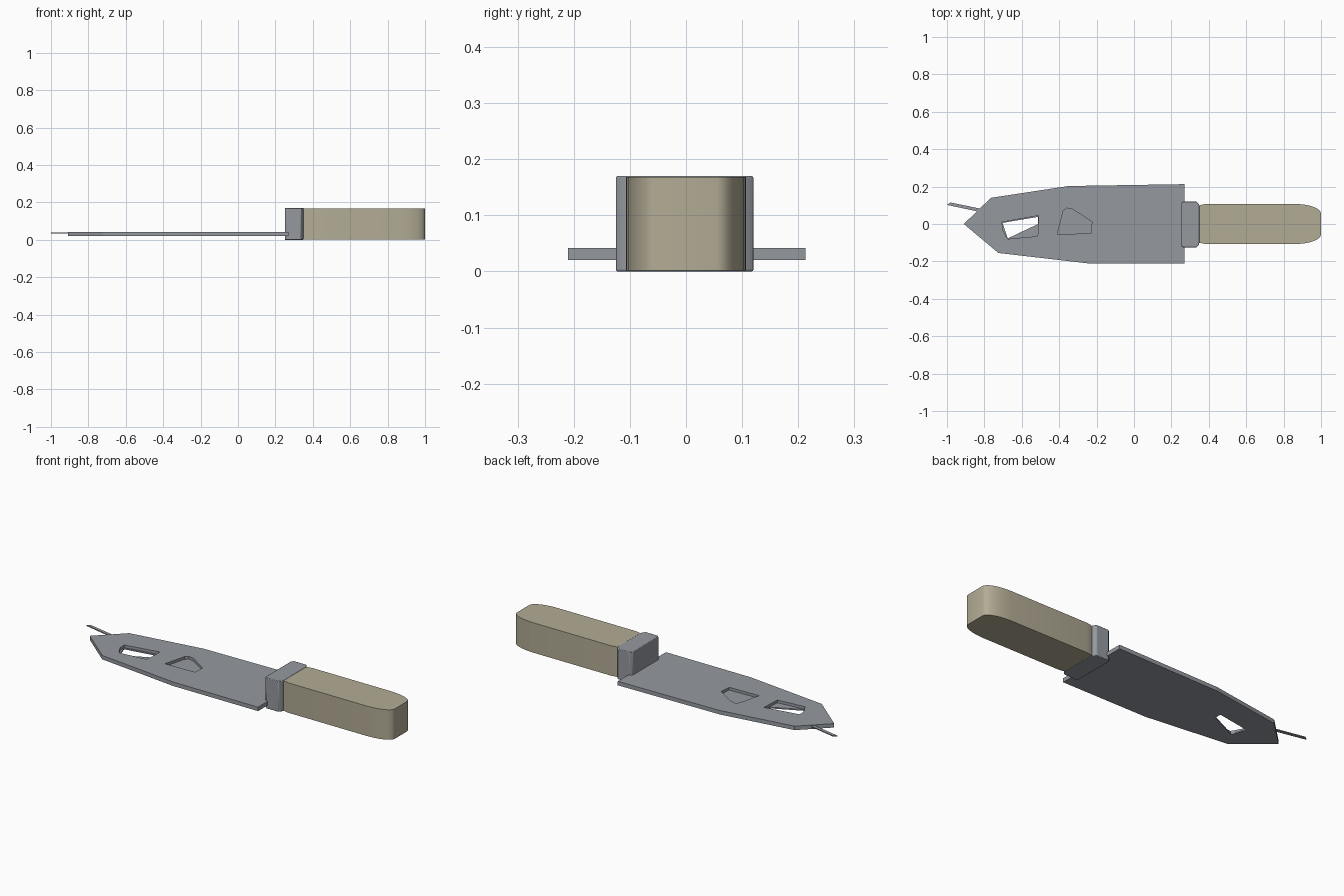
import bpy
import bmesh
import math

if "Cube" in bpy.data.objects:
    bpy.data.objects.remove(bpy.data.objects["Cube"])


def material(name, rgb):
    mat = bpy.data.materials.new(name)
    mat.use_nodes = True
    colour = (*rgb, 1.0)
    mat.diffuse_color = colour
    mat.node_tree.nodes["Principled BSDF"].inputs["Base Color"].default_value = colour
    return mat


steel = material("grey_steel", (0.30, 0.32, 0.35))
tan = material("tan_grip", (0.45, 0.41, 0.30))


def prism(name, outline, z0, z1, mat):
    """Extrude a flat outline between two heights."""
    bm = bmesh.new()
    base = bm.faces.new([bm.verts.new((x, y, z0)) for x, y in outline])
    top = bmesh.ops.extrude_face_region(bm, geom=[base])["geom"]
    verts = [v for v in top if isinstance(v, bmesh.types.BMVert)]
    bmesh.ops.translate(bm, verts=verts, vec=(0, 0, z1 - z0))
    bmesh.ops.recalc_face_normals(bm, faces=bm.faces)
    mesh = bpy.data.meshes.new(name)
    bm.to_mesh(mesh)
    bm.free()
    mesh.materials.append(mat)
    obj = bpy.data.objects.new(name, mesh)
    bpy.context.collection.objects.link(obj)
    return obj


def activate(obj):
    bpy.ops.object.select_all(action="DESELECT")
    obj.select_set(True)
    bpy.context.view_layer.objects.active = obj


def cut(target, name, outline, z0, z1):
    """Cut an outline out of the target."""
    cutter = prism(name, outline, z0, z1, steel)
    mod = target.modifiers.new(name, "BOOLEAN")
    mod.operation = "DIFFERENCE"
    mod.solver = "EXACT"
    mod.object = cutter
    activate(target)
    bpy.ops.object.modifier_apply(modifier=mod.name)
    bpy.data.objects.remove(cutter)


def smooth(obj, degrees):
    activate(obj)
    bpy.ops.object.shade_smooth_by_angle(angle=math.radians(degrees))


# Blade plate with a stepped hole near the tip and a shallow pocket
blade = prism("blade", [(-0.91, 0), (-0.725, -0.155), (-0.25, -0.21), (0.27, -0.21),
                        (0.27, 0.213), (-0.35, 0.203), (-0.765, 0.14)], 0.02, 0.042, steel)
cut(blade, "tip_recess", [(-0.705, 0.01), (-0.703, -0.03), (-0.675, -0.08),
                          (-0.515, -0.065), (-0.51, 0.045)], 0.027, 0.1)
cut(blade, "tip_hole", [(-0.703, 0.006), (-0.675, -0.077), (-0.513, 0.0),
                        (-0.512, 0.038)], -0.1, 0.1)
cut(blade, "middle_pocket", [(-0.41, -0.055), (-0.23, -0.05), (-0.225, 0.012),
                             (-0.33, 0.08), (-0.36, 0.085), (-0.378, 0.07)], 0.027, 0.1)

# Thin sliver beside the tip
prism("tip_sliver", [(-1.0, 0.102), (-0.84, 0.068), (-0.82, 0.082), (-0.982, 0.115)],
      0.033, 0.038, steel)

# Guard block with softened edges
guard = prism("guard", [(0.25, -0.115), (0.262, -0.125), (0.335, -0.125), (0.347, -0.11),
                        (0.35, -0.095), (0.35, 0.095), (0.347, 0.105), (0.335, 0.12),
                        (0.262, 0.12), (0.25, 0.11)], 0.0, 0.17, steel)
bevel = guard.modifiers.new("soft_edges", "BEVEL")
bevel.width = 0.003
bevel.segments = 2
smooth(guard, 35)

# Grip: straight sides running into a rounded, flat-ended butt
side = [(0.335, 0.095), (0.36, 0.103), (0.385, 0.107), (0.86, 0.107)]
steps = 8
for i in range(1, steps + 1):
    a = math.pi / 2 * i / steps
    side.append((0.86 + 0.14 * math.sin(a), 0.055 + 0.052 * math.cos(a)))
grip = prism("grip", side + [(x, -y) for x, y in reversed(side)], 0.002, 0.168, tan)
smooth(grip, 35)
